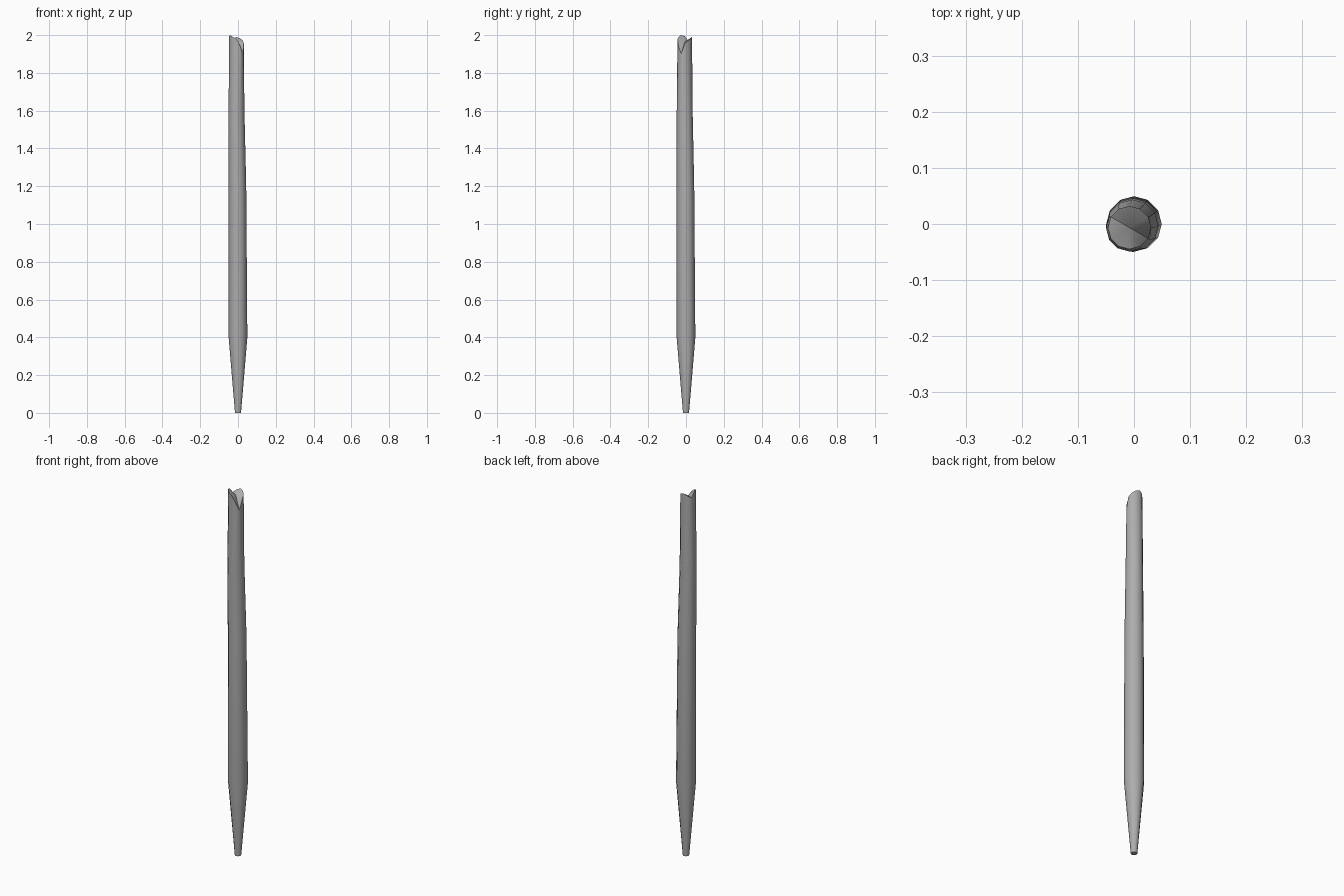
import bpy, bmesh, math

if "Cube" in bpy.data.objects:
    bpy.data.objects.remove(bpy.data.objects["Cube"])

SIDES = 12


def ring(bm, cx, cy, r, heights):
    verts = []
    for i in range(SIDES):
        a = 2 * math.pi * i / SIDES
        verts.append(bm.verts.new((cx + r * math.cos(a), cy + r * math.sin(a), heights[i])))
    return verts


bm = bmesh.new()

# Slightly leaning shaft, tapered to a blunt point: centre x, centre y, radius, z
sections = [(0, 0, 0.016, 0), (0, 0, 0.0495, 0.4), (-0.003, -0.003, 0.0465, 1.2),
            (-0.008, -0.007, 0.042, 1.6)]
rings = [ring(bm, x, y, r, [z] * SIDES) for x, y, r, z in sections]

# Split top rim, notched towards front right and back left
rim = [1.955, 1.972, 1.983, 1.99, 1.98, 1.968, 1.995, 2.0, 1.99, 1.98, 1.945, 1.9]
rings.append(ring(bm, -0.008, -0.0065, 0.0385, rim))

for lower, upper in zip(rings, rings[1:]):
    for i in range(SIDES):
        j = (i + 1) % SIDES
        bm.faces.new((lower[i], lower[j], upper[j], upper[i]))

# Blunt foot and grooved top
bm.faces.new(list(reversed(rings[0])))
groove = bm.verts.new((-0.008, -0.0065, 1.965))
top = rings[-1]
for i in range(SIDES):
    bm.faces.new((top[i], top[(i + 1) % SIDES], groove))

mesh = bpy.data.meshes.new("wooden_stake")
bm.to_mesh(mesh)
bm.free()
stake = bpy.data.objects.new("wooden_stake", mesh)
bpy.context.collection.objects.link(stake)

# Dark grey wood
wood = bpy.data.materials.new("dark_wood")
wood.diffuse_color = (0.42, 0.42, 0.42, 1)
wood.use_nodes = True
wood.node_tree.nodes["Principled BSDF"].inputs["Base Color"].default_value = wood.diffuse_color
mesh.materials.append(wood)

bpy.context.view_layer.objects.active = stake
stake.select_set(True)
bpy.ops.object.shade_smooth_by_angle(angle=math.radians(40))
